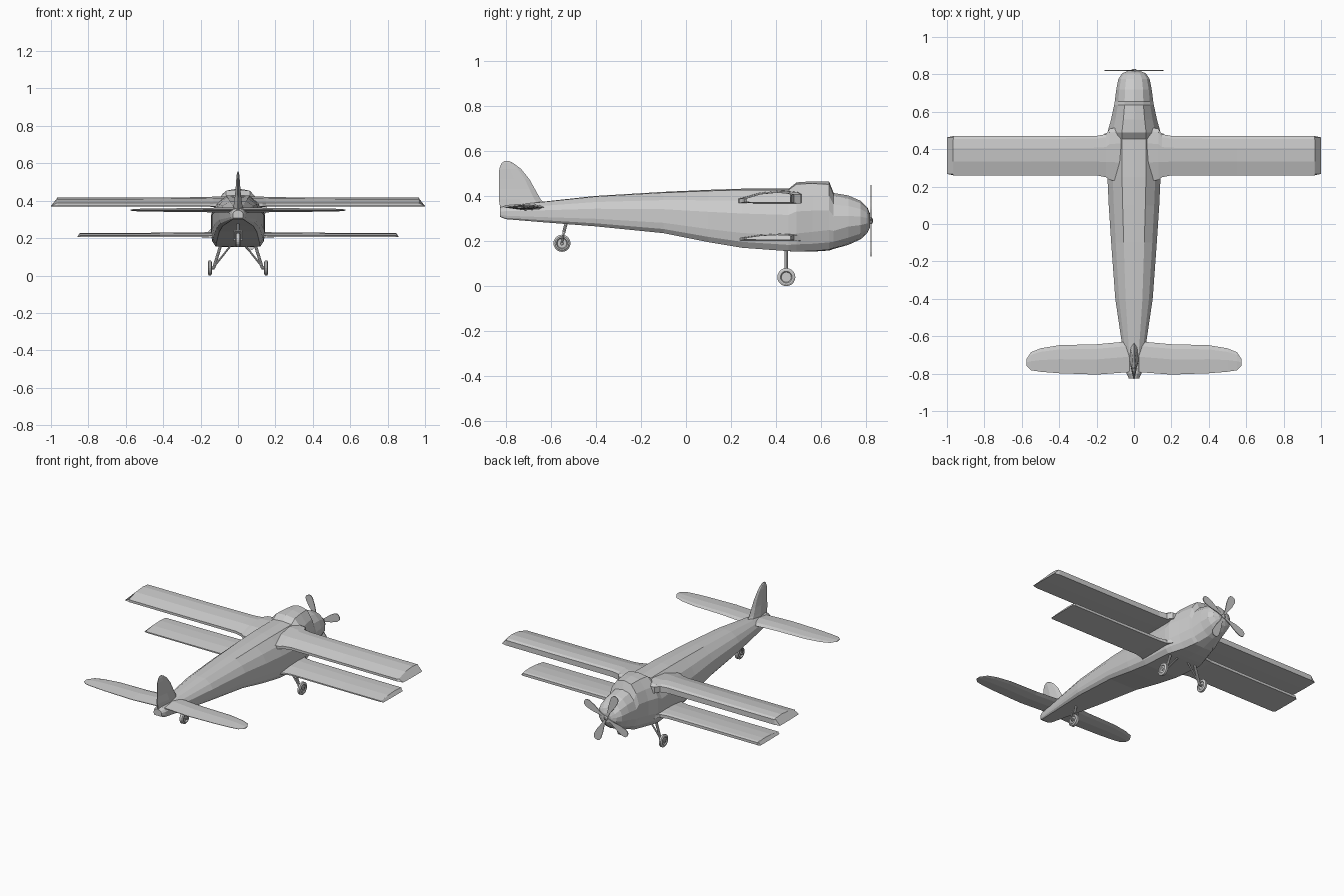
import bpy, bmesh, math
from mathutils import Vector

if "Cube" in bpy.data.objects:
    bpy.data.objects.remove(bpy.data.objects["Cube"])

grey = bpy.data.materials.new("light_grey")
grey.diffuse_color = (0.6, 0.6, 0.6, 1)
grey.use_nodes = True
grey.node_tree.nodes["Principled BSDF"].inputs["Base Color"].default_value = grey.diffuse_color


def loft(name, rings):
    """Skin a list of equal-length point rings and cap both ends."""
    bm = bmesh.new()
    rows = [[bm.verts.new(p) for p in ring] for ring in rings]
    n = len(rows[0])
    for a, b in zip(rows, rows[1:]):
        for i in range(n):
            j = (i + 1) % n
            bm.faces.new((a[i], a[j], b[j], b[i]))
    bm.faces.new(rows[0])
    bm.faces.new(rows[-1])
    bmesh.ops.recalc_face_normals(bm, faces=bm.faces)
    me = bpy.data.meshes.new(name)
    bm.to_mesh(me)
    bm.free()
    me.materials.append(grey)
    ob = bpy.data.objects.new(name, me)
    bpy.context.collection.objects.link(ob)
    return ob


def circle(centre, axis, r, n):
    q = Vector(axis).to_track_quat('Z', 'Y')
    return [Vector(centre) + q @ Vector((r * math.cos(math.tau * i / n),
            r * math.sin(math.tau * i / n), 0)) for i in range(n)]


def rod(name, a, b, r, n=8):
    a, b = Vector(a), Vector(b)
    return loft(name, [circle(a, b - a, r, n), circle(b, b - a, r, n)])


# Fuselage: boxy tail and cabin blending to a round engine cowl
BOX = [(0, 1), (.45, .98), (.8, .8), (1, .58), (1, .25), (.95, .1), (.82, 0), (0, 0)]
ANG = [90, 60, 35, 10, -15, -45, -70, -90]


def body_ring(y, hw, zb, zt, t):
    half = []
    for (bx, bz), a in zip(BOX, ANG):
        a = math.radians(a)
        x = bx * (1 - t) + math.cos(a) * t
        z = bz * (1 - t) + (.5 + .5 * math.sin(a)) * t
        half.append((x * hw, zb + z * (zt - zb)))
    pts = half + [(-x, z) for x, z in half[-2:0:-1]]
    return [(x, y, z) for x, z in pts]


loft("fuselage", [body_ring(*s) for s in [
    (-.825, .028, .307, .348, 0), (-.80, .04, .297, .358, 0),
    (-.63, .066, .283, .375, 0), (-.40, .10, .265, .40, 0),
    (-.10, .122, .235, .418, 0), (.10, .135, .195, .427, 0),
    (.25, .142, .17, .432, 0), (.455, .145, .155, .432, 0),
    (.49, .142, .153, .46, .1), (.56, .123, .153, .465, .25),
    (.635, .107, .158, .463, .4), (.655, .104, .165, .413, .6),
    (.72, .096, .183, .402, 1), (.775, .085, .208, .378, 1),
    (.805, .065, .237, .348, 1), (.817, .035, .262, .318, 1)]])


# Wings: thick slabs with a sloped top, root fillet and bevelled tip
def wing_ring(x, y0, y1, z0, h, tip=0):
    c = y1 - y0
    top = [(1, .72), (.93, .9), (.7, 1), (.35, .85), (0, .38)]
    ring = [(x - tip, y0 + f * c, z0 + g * h) for f, g in top]
    return ring + [(x, y0, z0 + .05 * h), (x, y0 + .5 * c, z0), (x, y1, z0)]


def wing(name, span, z, h, chamfer):
    right = [wing_ring(.05, .225, .52, z - .004, h + .012),
             wing_ring(.13, .235, .51, z - .004, h + .01),
             wing_ring(.15, .25, .48, z - .002, h + .006),
             wing_ring(.20, .26, .471, z, h + .003),
             wing_ring(.55, .26, .47, z, h),
             wing_ring(span - chamfer, .26, .47, z, h),
             wing_ring(span, .268, .463, z, h, chamfer * .9)]
    left = [[(-x, y, q) for x, y, q in r] for r in reversed(right)]
    loft(name, left + right)


wing("upper_wing", 1.0, .37, .046, .035)
wing("lower_wing", .86, .205, .023, .015)


# Tail surfaces: lens-shaped sections
def lens(y0, y1, t):
    c = y1 - y0
    up = [(y0, .15 * t), (y0 + .5 * c, t), (y0 + .85 * c, .7 * t), (y1, 0)]
    return up + [(y, -d) for y, d in reversed(up[:3])]


half_tail = [(.0, -.79, -.625, .015), (.20, -.805, -.643, .011), (.40, -.798, -.648, .009),
             (.50, -.79, -.665, .008), (.55, -.782, -.685, .006), (.575, -.758, -.722, .003)]
stations = [(-x, a, b, t) for x, a, b, t in half_tail[:0:-1]] + half_tail
loft("tailplane", [[(x, y, .35 + d) for y, d in lens(a, b, t)] for x, a, b, t in stations])
loft("tail_fin", [[(d, y, z) for y, d in lens(a, b, t)] for z, a, b, t in [
    (.335, -.822, -.60, .028), (.385, -.83, -.645, .022), (.43, -.83, -.67, .016),
    (.475, -.83, -.695, .012), (.52, -.828, -.732, .009), (.545, -.818, -.765, .006),
    (.555, -.805, -.785, .003)]])


# Wheels with recessed rims and hubs
def wheel(name, x, y, z, r, w):
    prof = [(-.5, .55), (-1, .65), (-1, .8), (-.6, 1), (.6, 1), (1, .8), (1, .65), (.5, .55)]
    loft(name, [circle((x + a * w, y, z), (1, 0, 0), b * r, 20) for a, b in prof])
    rod(name + "_hub", (x - w, y, z), (x + w, y, z), r * .25, 10)


for s, side in ((1, "right"), (-1, "left")):
    wheel(side + "_wheel", s * .15, .445, .04, .04, .01)
    rod(side + "_axle", (s * .125, .445, .04), (s * .15, .445, .04), .007)
    rod(side + "_main_leg", (s * .13, .445, .04), (s * .09, .445, .17), .008)
    rod(side + "_inner_leg", (s * .13, .445, .045), (s * .035, .445, .165), .005)
    rod(side + "_tail_fork", (s * .021, -.55, .19), (s * .021, -.542, .24), .004)
wheel("tail_wheel", 0, -.55, .19, .038, .014)
rod("tail_axle", (-.024, -.55, .19), (.024, -.55, .19), .006)
rod("tail_fork_bridge", (-.025, -.542, .238), (.025, -.542, .238), .006)
rod("tail_leg", (0, -.542, .238), (0, -.53, .285), .007)

# Propeller: hub and four paddle blades
HUB = Vector((0, .82, .29))
loft("propeller_hub", [circle(HUB + Vector((0, dy, 0)), (0, 1, 0), r, 12)
                       for dy, r in [(-.015, .014), (.004, .014), (.01, .006)]])
for k in range(4):
    a = math.radians(25 + 90 * k)
    out = Vector((math.cos(a), 0, math.sin(a)))
    across = Vector((-math.sin(a), 0, math.cos(a)))
    rings = []
    for r, w in [(.005, .006), (.05, .010), (.10, .022), (.145, .026), (.163, .020), (.17, .010)]:
        rings.append([HUB + out * r + across * (u * w) + Vector((0, v * .0025, 0))
                      for u, v in [(-1, -1), (1, -1), (1, 1), (-1, 1)]])
    loft("propeller_blade_%d" % (k + 1), rings)
